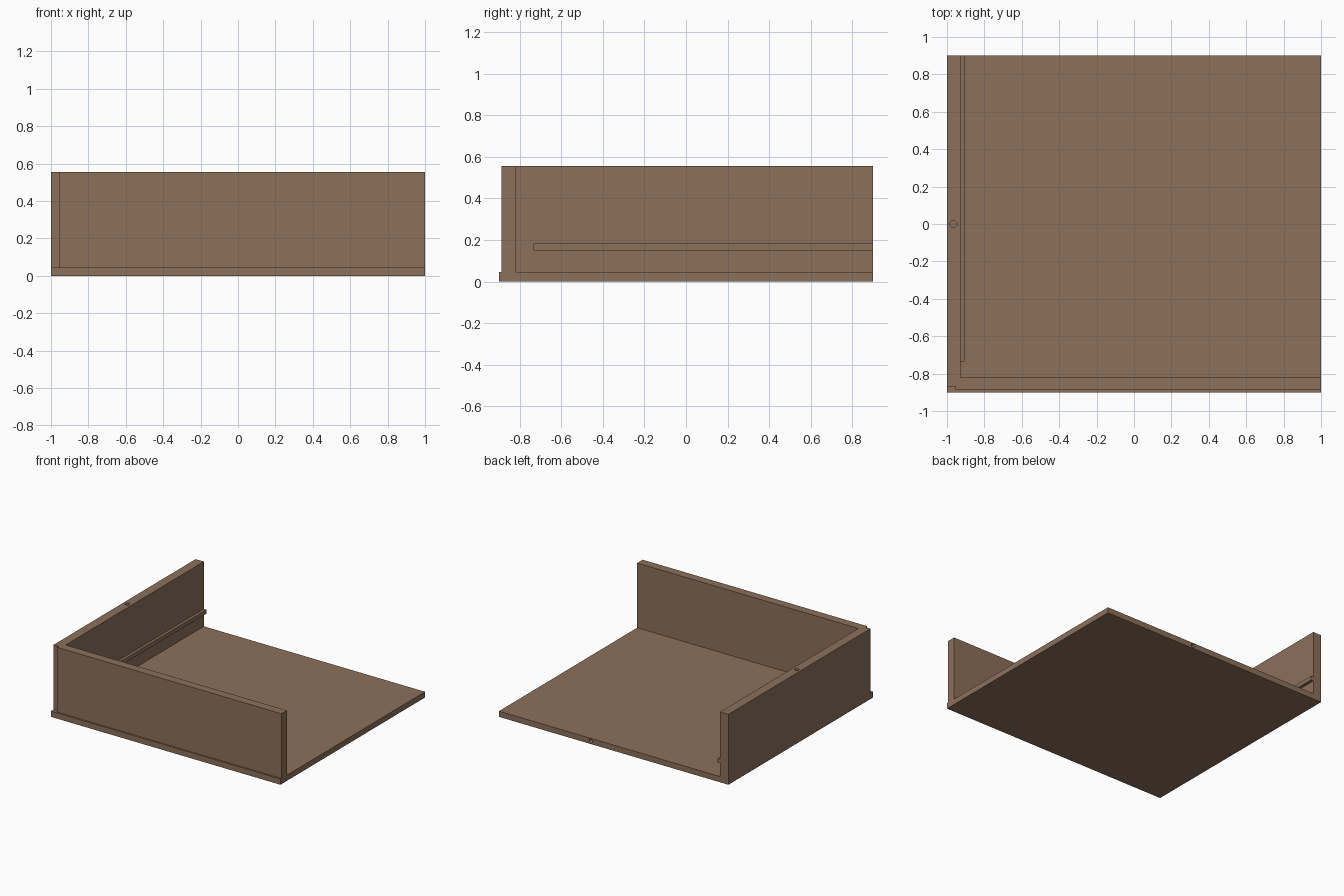
import bpy
import bmesh
from mathutils import Matrix

if "Cube" in bpy.data.objects:
    bpy.data.objects.remove(bpy.data.objects["Cube"])

wood = bpy.data.materials.new("brown_wood")
wood.diffuse_color = (0.262, 0.162, 0.102, 1)
wood.use_nodes = True
wood.node_tree.nodes["Principled BSDF"].inputs["Base Color"].default_value = wood.diffuse_color


def prism(name, outline, z0, z1):
    """Extrude a flat outline upward from z0 to z1."""
    bm = bmesh.new()
    face = bm.faces.new([bm.verts.new((x, y, z0)) for x, y in outline])
    top = bmesh.ops.extrude_face_region(bm, geom=[face])["geom"]
    verts = [v for v in top if isinstance(v, bmesh.types.BMVert)]
    bmesh.ops.translate(bm, verts=verts, vec=(0, 0, z1 - z0))
    bmesh.ops.recalc_face_normals(bm, faces=bm.faces)
    mesh = bpy.data.meshes.new(name)
    bm.to_mesh(mesh)
    bm.free()
    mesh.materials.append(wood)
    obj = bpy.data.objects.new(name, mesh)
    bpy.context.collection.objects.link(obj)
    return obj


def box(name, x0, x1, y0, y1, z0, z1):
    return prism(name, [(x0, y0), (x1, y0), (x1, y1), (x0, y1)], z0, z1)


def drill(obj, centre, radius, depth, axis):
    """Cut a blind round hole centred on a face."""
    bm = bmesh.new()
    turn = Matrix.Rotation(1.5707963, 4, "X") if axis == "Y" else Matrix()
    bmesh.ops.create_cone(bm, cap_ends=True, segments=24, radius1=radius,
                          radius2=radius, depth=depth * 2,
                          matrix=Matrix.Translation(centre) @ turn)
    mesh = bpy.data.meshes.new("hole_cutter")
    bm.to_mesh(mesh)
    bm.free()
    mesh.materials.append(wood)
    cutter = bpy.data.objects.new("hole_cutter", mesh)
    bpy.context.collection.objects.link(cutter)
    cutter.hide_render = True
    mod = obj.modifiers.new("hole", "BOOLEAN")
    mod.operation = "DIFFERENCE"
    mod.solver = "EXACT"
    mod.object = cutter
    bpy.context.view_layer.objects.active = obj
    bpy.ops.object.modifier_apply(modifier=mod.name)
    bpy.data.objects.remove(cutter)


BASE_TOP, WALL_TOP = 0.045, 0.555

# Flat bottom board with a hole in its back edge
base = box("base_board", -1, 1, -0.9, 0.9, 0, BASE_TOP)
drill(base, (0.2, 0.9, 0.0225), 0.016, 0.08, "Y")

# L-shaped front and left wall, notched at the outer corner
walls = prism("corner_walls", [
    (-0.955, -0.888), (1, -0.888), (1, -0.82), (-0.928, -0.82),
    (-0.928, 0.9), (-1, 0.9), (-1, -0.868), (-0.955, -0.868),
], BASE_TOP, WALL_TOP)
drill(walls, (-0.965, 0, WALL_TOP), 0.018, 0.08, "Z")

# Thin rail along the inside of the left wall
box("side_rail", -0.928, -0.906, -0.735, 0.9, 0.15, 0.182)
